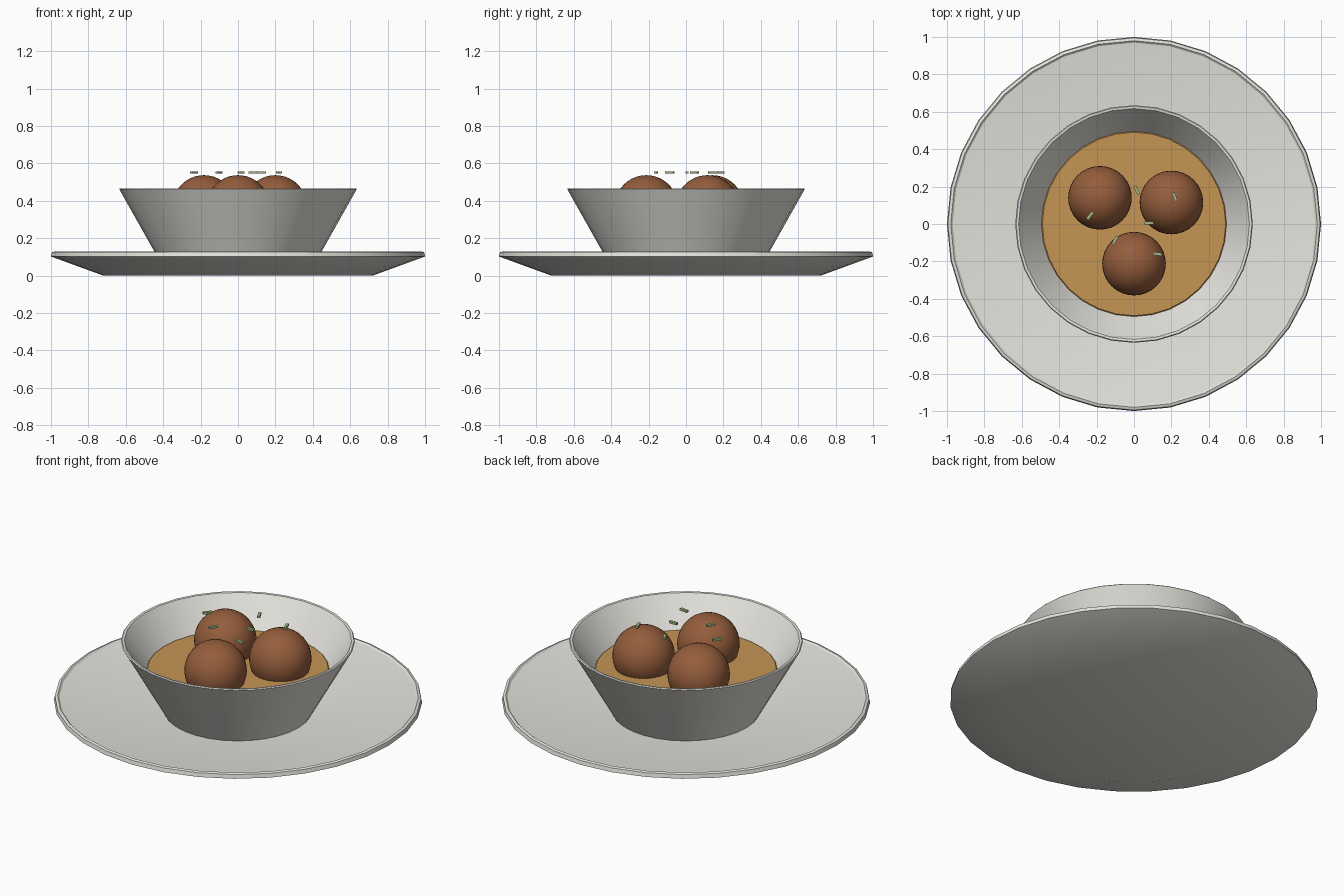
import bpy, math

if "Cube" in bpy.data.objects:
    bpy.data.objects.remove(bpy.data.objects["Cube"])


def material(name, r, g, b):
    m = bpy.data.materials.new(name)
    m.diffuse_color = (r, g, b, 1)
    m.use_nodes = True
    m.node_tree.nodes["Principled BSDF"].inputs["Base Color"].default_value = m.diffuse_color
    return m


ceramic = material("ivory_ceramic", 0.78, 0.77, 0.72)
broth_mat = material("golden_broth", 0.56, 0.30, 0.09)
meat_mat = material("brown_meat", 0.30, 0.11, 0.045)
herb_mat = material("pale_green_herb", 0.36, 0.50, 0.24)


def finish(ob, name, mat, angle=30):
    ob.name = name
    ob.data.materials.append(mat)
    bpy.ops.object.select_all(action='DESELECT')
    ob.select_set(True)
    bpy.context.view_layer.objects.active = ob
    bpy.ops.object.shade_smooth_by_angle(angle=math.radians(angle))


def lathe(name, profile, mat, sides=32):
    """Turn an (r, z) profile, running bottom to top then inside, into a capped solid."""
    verts, faces = [], []
    for r, z in profile:
        for i in range(sides):
            a = 2 * math.pi * i / sides
            verts.append((r * math.cos(a), r * math.sin(a), z))
    n = len(profile)
    for j in range(n - 1):
        for i in range(sides):
            k = (i + 1) % sides
            faces.append((j * sides + i, j * sides + k, (j + 1) * sides + k, (j + 1) * sides + i))
    faces.append(tuple(reversed(range(sides))))
    faces.append(tuple((n - 1) * sides + i for i in range(sides)))
    me = bpy.data.meshes.new(name)
    me.from_pydata(verts, [], faces)
    ob = bpy.data.objects.new(name, me)
    bpy.context.collection.objects.link(ob)
    finish(ob, name, mat)


# Saucer plate, bowl and broth
lathe("plate", [(0.72, 0), (1.0, 0.102), (0.995, 0.125), (0.98, 0.13),
                (0.97, 0.121), (0.40, 0.05)], ceramic)
lathe("bowl", [(0.40, 0.045), (0.635, 0.462), (0.63, 0.467), (0.617, 0.465),
               (0.49, 0.285), (0.37, 0.12)], ceramic)
lathe("broth", [(0.42, 0.20), (0.495, 0.295), (0.49, 0.30)], broth_mat)

# Meatballs
for i, (x, y) in enumerate([(-0.182, 0.14), (0.2, 0.115), (0, -0.212)]):
    bpy.ops.mesh.primitive_uv_sphere_add(segments=32, ring_count=20, radius=0.17,
                                         location=(x, y, 0.367))
    finish(bpy.context.object, f"meatball_{i + 1}", meat_mat, 40)

# Chopped herb sprigs: x, y, turn in degrees
herbs = [(-0.235, 0.045, 52), (-0.102, -0.087, 60), (0.015, 0.18, -62),
         (0.08, 0.005, 0), (0.125, -0.16, -8), (0.218, 0.145, -70)]
for i, (x, y, turn) in enumerate(herbs):
    bpy.ops.mesh.primitive_cube_add(size=1, location=(x, y, 0.552),
                                    rotation=(0, 0, math.radians(turn)))
    ob = bpy.context.object
    ob.scale = (0.05, 0.016, 0.012)
    finish(ob, f"herb_{i + 1}", herb_mat)
